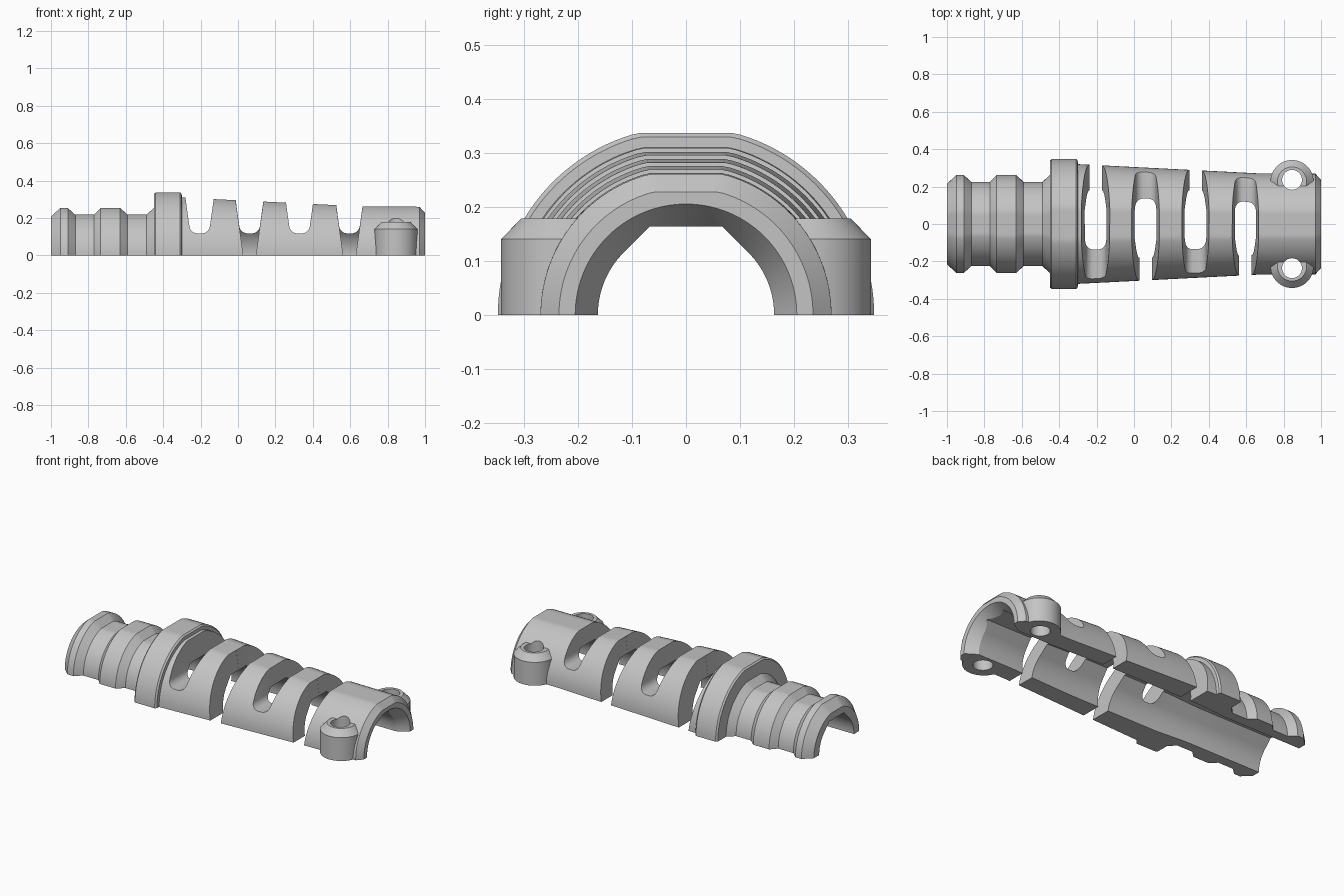
import bpy
import bmesh
import math

if "Cube" in bpy.data.objects:
    bpy.data.objects.remove(bpy.data.objects["Cube"], do_unlink=True)

grey = bpy.data.materials.new("plain grey")
grey.use_nodes = True
COLOUR = (0.55, 0.55, 0.55, 1)
grey.diffuse_color = COLOUR
grey.node_tree.nodes["Principled BSDF"].inputs["Base Color"].default_value = COLOUR

SIDES = 128


def loft(name, rings):
    """Closed solid skinned through equal-length rings of points."""
    bm = bmesh.new()
    loops = [[bm.verts.new(p) for p in ring] for ring in rings]
    for a, b in zip(loops, loops[1:]):
        for i in range(len(a)):
            j = (i + 1) % len(a)
            bm.faces.new((a[i], a[j], b[j], b[i]))
    bm.faces.new(loops[0])
    bm.faces.new(loops[-1])
    bmesh.ops.recalc_face_normals(bm, faces=bm.faces)
    mesh = bpy.data.meshes.new(name)
    bm.to_mesh(mesh)
    bm.free()
    mesh.materials.append(grey)
    obj = bpy.data.objects.new(name, mesh)
    bpy.context.collection.objects.link(obj)
    return obj


def round_shape(r, a):
    return r * math.cos(a), r * math.sin(a)


def flat_top(r, a):
    return r * math.cos(a), min(r * math.sin(a), 0.967 * r)


def roofed(r, a):
    # Circle whose upper quarter is an angular roof
    eighth = math.pi / 4
    if eighth <= a <= 3 * eighth:
        r /= math.cos(a - eighth * round(a / eighth))
    return round_shape(r, a)


def lathe(name, profile, shape=round_shape):
    """Solid turned about the x axis from (x, radius) points."""
    angles = [math.tau * i / SIDES for i in range(SIDES)]
    return loft(name, [[(x, *shape(r, a)) for a in angles] for x, r in profile])


def upright(obj, x, y):
    obj.rotation_euler = (0, -math.pi / 2, 0)
    obj.location = (x, y, 0)
    return obj


def prism(name, outline, y0, y1):
    return loft(name, [[(x, y, z) for x, z in outline] for y in (y0, y1)])


def combine(target, tool, operation):
    tool.hide_render = True
    mod = target.modifiers.new("combine", 'BOOLEAN')
    mod.operation = operation
    mod.solver = 'EXACT'
    mod.object = tool
    bpy.context.view_layer.update()
    bpy.context.view_layer.objects.active = target
    bpy.ops.object.modifier_apply(modifier=mod.name)
    bpy.data.objects.remove(tool, do_unlink=True)


# Outer sleeve: two ribs, collar and tapered tail
sleeve = lathe("strain_relief_sleeve", [
    (-1, 0.215), (-0.95, 0.262), (-0.91, 0.262), (-0.87, 0.225),
    (-0.77, 0.225), (-0.735, 0.262), (-0.63, 0.262), (-0.59, 0.225),
    (-0.49, 0.225), (-0.45, 0.262), (-0.449, 0.34), (-0.44, 0.348),
    (-0.31, 0.348), (-0.301, 0.34), (-0.3, 0.32), (0.66, 0.271),
    (0.97, 0.269), (1, 0.235)], flat_top)

# Screw bosses
BOSS_X, BOSS_Y = 0.845, 0.227
for side in (-1, 1):
    boss = lathe("screw_boss", [(-0.05, 0.115), (0.14, 0.115), (0.178, 0.078)])
    combine(sleeve, upright(boss, BOSS_X, side * BOSS_Y), 'UNION')

# Cable bore with a flared mouth
bore = lathe("bore_cutter", [(-1.05, 0.165), (-0.5, 0.165), (-0.3, 0.18),
                             (0.3, 0.18), (0.7, 0.163), (1.05, 0.163)], roofed)
combine(sleeve, bore, 'DIFFERENCE')
flare = lathe("flare_cutter", [(0.92, 0.155), (0.96, 0.178), (1.0, 0.205), (1.02, 0.222)])
combine(sleeve, flare, 'DIFFERENCE')

# Screw holes
for side in (-1, 1):
    hole = lathe("hole_cutter", [(-0.1, 0.053), (0.4, 0.053)])
    combine(sleeve, upright(hole, BOSS_X, side * 0.236), 'DIFFERENCE')


# Alternating flex slots, open on one side and round-floored on the other
def half_width(z):
    return 0.033 + 0.14 * z


FLOOR, FILLET = 0.118, 0.036
for i in range(4):
    cx = -0.205 + 0.267 * i
    side = 1 if i % 2 == 0 else -1
    right = [(half_width(0.4), 0.4)]
    for k in range(7):
        a = math.pi / 2 * k / 6
        z = FLOOR + FILLET * (1 - math.sin(a))
        right.append((half_width(z) - FILLET * (1 - math.cos(a)), z))
    outline = right + [(-x, z) for x, z in reversed(right)]
    closed = prism("slot_cutter", [(cx + x, z) for x, z in outline], -side * 0.5, side * 0.01)
    combine(sleeve, closed, 'DIFFERENCE')
    top, low = half_width(0.4) + 0.0005, half_width(-0.1) + 0.0005
    opened = prism("slot_cutter", [(cx + top, 0.4), (cx + low, -0.1),
                                   (cx - low, -0.1), (cx - top, 0.4)], 0, side * 0.5)
    combine(sleeve, opened, 'DIFFERENCE')

# Flat parting face
below = prism("parting_cutter", [(-1.5, -1), (1.5, -1), (1.5, 0), (-1.5, 0)], -1, 1)
combine(sleeve, below, 'DIFFERENCE')

bpy.ops.object.select_all(action='DESELECT')
sleeve.select_set(True)
bpy.context.view_layer.objects.active = sleeve
bpy.ops.object.shade_smooth_by_angle(angle=math.radians(25))
